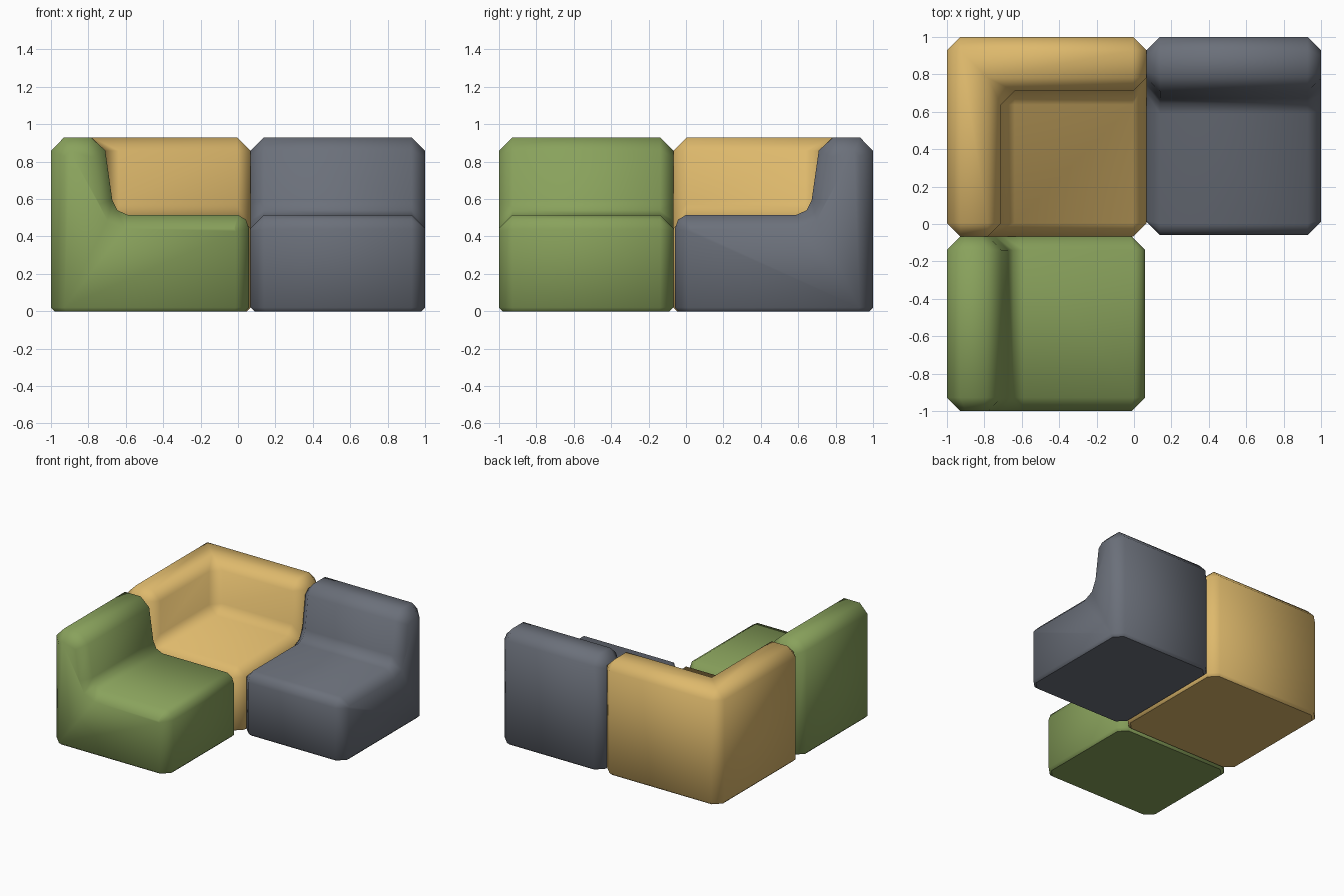
import bpy, bmesh, math
from mathutils import Vector

if "Cube" in bpy.data.objects:
    bpy.data.objects.remove(bpy.data.objects["Cube"])

D = 0.072      # edge chamfer of the cushions
FOOT = 0.02    # small chamfer under each module


def material(name, rgb):
    m = bpy.data.materials.new(name)
    m.diffuse_color = (*rgb, 1)
    m.use_nodes = True
    m.node_tree.nodes["Principled BSDF"].inputs["Base Color"].default_value = m.diffuse_color
    return m


def finish(bm, name, mat):
    """Chamfer the bottom rim, shade and link the module."""
    low = [f for f in bm.faces if all(v.co.z < 1e-4 for v in f.verts)]
    if len(low) > 1:
        bmesh.ops.dissolve_faces(bm, faces=low)
    bmesh.ops.recalc_face_normals(bm, faces=bm.faces[:])
    rim = [e for e in bm.edges if all(v.co.z < 1e-4 for v in e.verts)]
    bmesh.ops.bevel(bm, geom=rim, offset=FOOT, segments=1, affect='EDGES', profile=0.5)
    bmesh.ops.recalc_face_normals(bm, faces=bm.faces[:])
    me = bpy.data.meshes.new(name)
    bm.to_mesh(me)
    bm.free()
    ob = bpy.data.objects.new(name, me)
    bpy.context.collection.objects.link(ob)
    me.materials.append(mat)
    bpy.ops.object.select_all(action='DESELECT')
    ob.select_set(True)
    bpy.context.view_layer.objects.active = ob
    bpy.ops.object.shade_smooth_by_angle(angle=math.radians(60))
    for p in me.polygons:          # underside stays flat
        if p.normal.z < -0.99:
            p.use_smooth = False


def inset(pts, d):
    """Mitred inward offset of a counter-clockwise profile; base stays at z = 0."""
    out = []
    for i, p in enumerate(pts):
        a, b = Vector(pts[i - 1]), Vector(pts[(i + 1) % len(pts)])
        p = Vector(p)
        e1, e2 = (p - a).normalized(), (b - p).normalized()
        n1, n2 = Vector((-e1.y, e1.x)), Vector((-e2.y, e2.x))
        q = p + (n1 + n2) * (d / (1 + n1.dot(n2)))
        out.append((q.x, 0.0 if p.y == 0 else q.y))
    return out


# Side profile of a straight module: (depth towards the back, height)
PROFILE = [(-0.06, 0), (1, 0), (1, 0.857), (0.93, 0.93), (0.787, 0.93), (0.71, 0.86),
           (0.672, 0.595), (0.645, 0.54), (0.59, 0.515), (0, 0.515), (-0.042, 0.49), (-0.06, 0.44)]


def straight_module(name, mat, place):
    """Loft the profile across the width with narrowed end sections."""
    bm = bmesh.new()
    small = inset(PROFILE, D)
    w0, w1 = 0.067, 1.0
    rings = []
    for w, prof in ((w0, small), (w0 + D, PROFILE), (w1 - D, PROFILE), (w1, small)):
        rings.append([bm.verts.new(place(u, w, z)) for u, z in prof])
    n = len(PROFILE)
    for r, s in zip(rings, rings[1:]):
        for i in range(n):
            j = (i + 1) % n
            bm.faces.new((r[i], r[j], s[j], s[i]))
    bm.faces.new(rings[0])
    bm.faces.new(rings[-1])
    finish(bm, name, mat)


def corner_module(name, mat):
    """Square seat with an L-shaped back, all upper edges chamfered."""
    a, b, c = -1.0, -0.71, 0.067
    top, seat = 0.93, 0.515
    co = [(a, -c, top), (a, 1, top), (c, 1, top), (c, -b, top), (b, -b, top), (b, -c, top),
          (c, -b, seat), (b, -b, seat), (b, -c, seat), (c, -c, seat),
          (a, -c, 0), (a, 1, 0), (c, 1, 0), (c, -c, 0)]
    faces = [(0, 1, 2, 3, 4, 5), (6, 7, 8, 9), (10, 11, 12, 13), (10, 11, 1, 0), (11, 12, 2, 1),
             (12, 13, 9, 6, 3, 2), (13, 10, 0, 5, 8, 9), (3, 6, 7, 4), (4, 7, 8, 5)]
    bm = bmesh.new()
    vs = [bm.verts.new(p) for p in co]
    for f in faces:
        bm.faces.new([vs[i] for i in f])
    bmesh.ops.recalc_face_normals(bm, faces=bm.faces[:])
    upper = [e for e in bm.edges if any(v.co.z > 1e-4 for v in e.verts)]
    bmesh.ops.bevel(bm, geom=upper, offset=D, segments=1, affect='EDGES', profile=0.5)
    finish(bm, name, mat)


# Three sofa modules
straight_module("grey_seat_module", material("grey fabric", (0.147, 0.162, 0.195)),
                lambda u, w, z: (w, u, z))
straight_module("green_seat_module", material("green fabric", (0.25, 0.36, 0.107)),
                lambda u, w, z: (-u, -w, z))
corner_module("corner_seat_module", material("mustard fabric", (0.73, 0.485, 0.15)))
